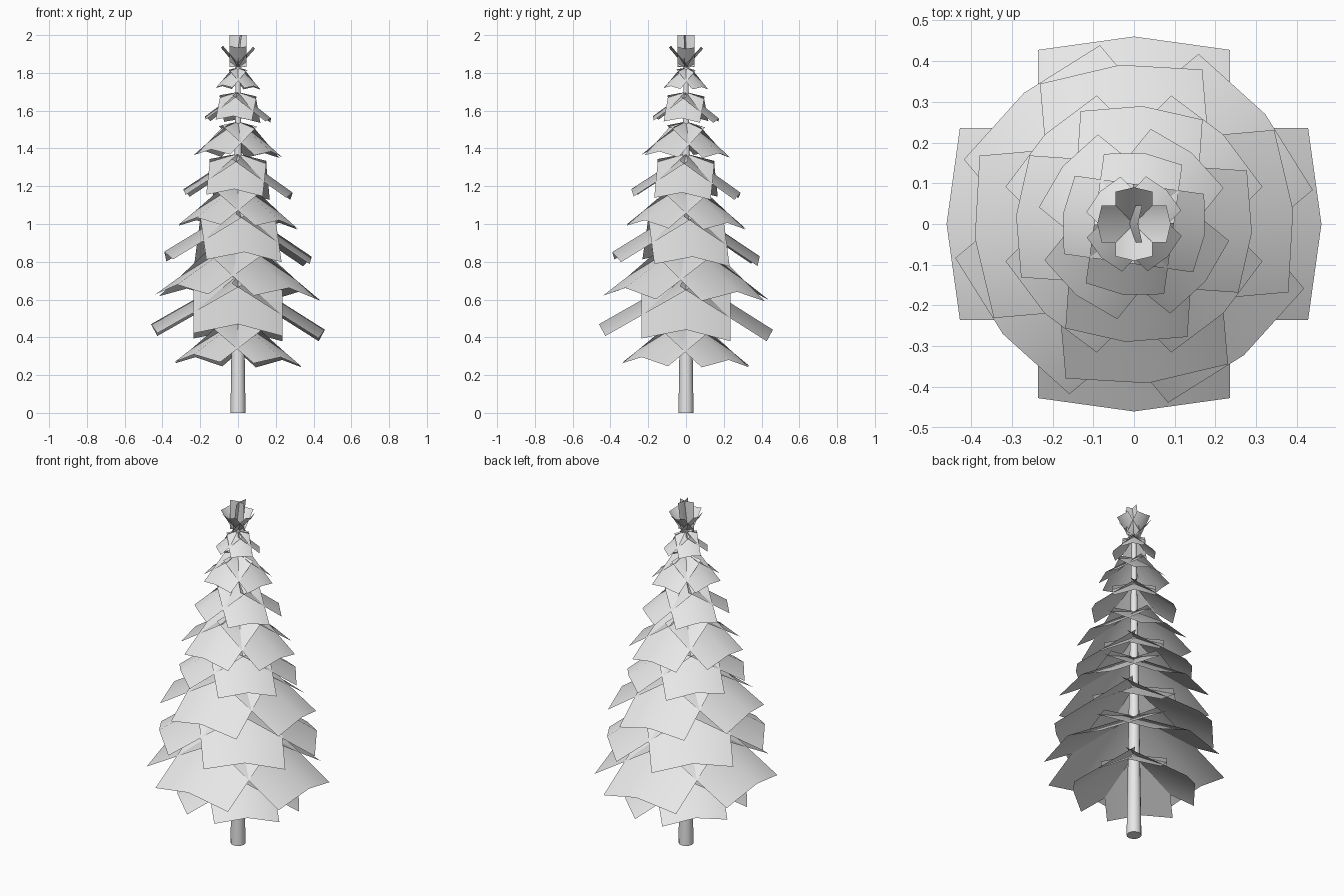
import bpy
import bmesh
from math import cos, sin, radians, hypot
from mathutils import Vector, Matrix

cube = bpy.data.objects.get("Cube")
if cube:
    bpy.data.objects.remove(cube, do_unlink=True)

grey = bpy.data.materials.new("pale_grey")
grey.use_nodes = True
grey.diffuse_color = (0.8, 0.8, 0.8, 1)
grey.node_tree.nodes["Principled BSDF"].inputs["Base Color"].default_value = (0.8, 0.8, 0.8, 1)

LEAN = 0.032  # every whorl dips slightly toward +x and +y


def finish(bm, name, smooth_angle=50):
    mesh = bpy.data.meshes.new(name)
    bm.to_mesh(mesh)
    bm.free()
    mesh.materials.append(grey)
    obj = bpy.data.objects.new(name, mesh)
    bpy.context.collection.objects.link(obj)
    bpy.ops.object.select_all(action="DESELECT")
    obj.select_set(True)
    bpy.context.view_layer.objects.active = obj
    bpy.ops.object.shade_smooth_by_angle(angle=radians(smooth_angle))
    return obj


def sheet(bm, inner, outer, side, fold):
    """Rectangular sheet creased along the line from inner to outer."""
    rows = [[bm.verts.new(p + fold - side), bm.verts.new(p), bm.verts.new(p + fold + side)]
            for p in (inner, outer)]
    for k in range(2):
        bm.faces.new((rows[0][k], rows[0][k + 1], rows[1][k + 1], rows[1][k]))


def whorl(name, turn, radius, tip_z, half_width, slope, drop):
    """Four creased boughs around the trunk."""
    bm = bmesh.new()
    for i in range(4):
        a = radians(turn + 90 * i)
        out = Vector((cos(a), sin(a), 0))
        side = Vector((sin(a), -cos(a), 0)) * half_width
        up = Vector((0, 0, 1))
        fold = -(out * slope + up) / hypot(slope, 1) * drop
        sheet(bm, up * (tip_z + slope * radius), out * radius + up * tip_z, side, fold)
    for v in bm.verts:
        v.co.z -= LEAN * (v.co.x + v.co.y)
    bmesh.ops.recalc_face_normals(bm, faces=bm.faces)
    for f in bm.faces:
        f.normal_update()
        if f.normal.z < 0:
            f.normal_flip()
    return finish(bm, name)


# Trunk
bm = bmesh.new()
bmesh.ops.create_cone(bm, cap_ends=True, segments=12, radius1=0.04, radius2=0.012,
                      depth=1.84, matrix=Matrix.Translation((0, 0, 0.92)))
finish(bm, "trunk")

# Boughs: turn, radius, tip height, half width, slope
tiers = [
    (44, 0.325, 0.295, 0.175, 0.60),
    (0, 0.46, 0.455, 0.235, 0.60),
    (40, 0.42, 0.66, 0.218, 0.60),
    (5, 0.392, 0.84, 0.20, 0.64),
    (45, 0.31, 1.02, 0.158, 0.62),
    (-4, 0.29, 1.175, 0.15, 0.68),
    (51, 0.225, 1.385, 0.115, 0.70),
    (-8, 0.176, 1.565, 0.097, 0.76),
    (46, 0.115, 1.73, 0.06, 0.85),
]
for n, (turn, radius, z, width, slope) in enumerate(tiers, 1):
    whorl(f"bough_tier_{n}", turn, radius, z, width, slope, width * 0.27)

# Upturned crown
whorl("crown", 0, 0.09, 1.93, 0.045, -1.15, -0.014)

# Spire: two crossing creased sheets
bm = bmesh.new()
sheet(bm, Vector((0, 0, 1.83)), Vector((0, 0, 2)), Vector((0.045, 0, 0)), Vector((0, -0.01, 0)))
sheet(bm, Vector((-0.012, 0, 1.83)), Vector((0.01, 0, 2)), Vector((0, 0.045, 0)), Vector((0.01, 0, 0)))
finish(bm, "spire")
